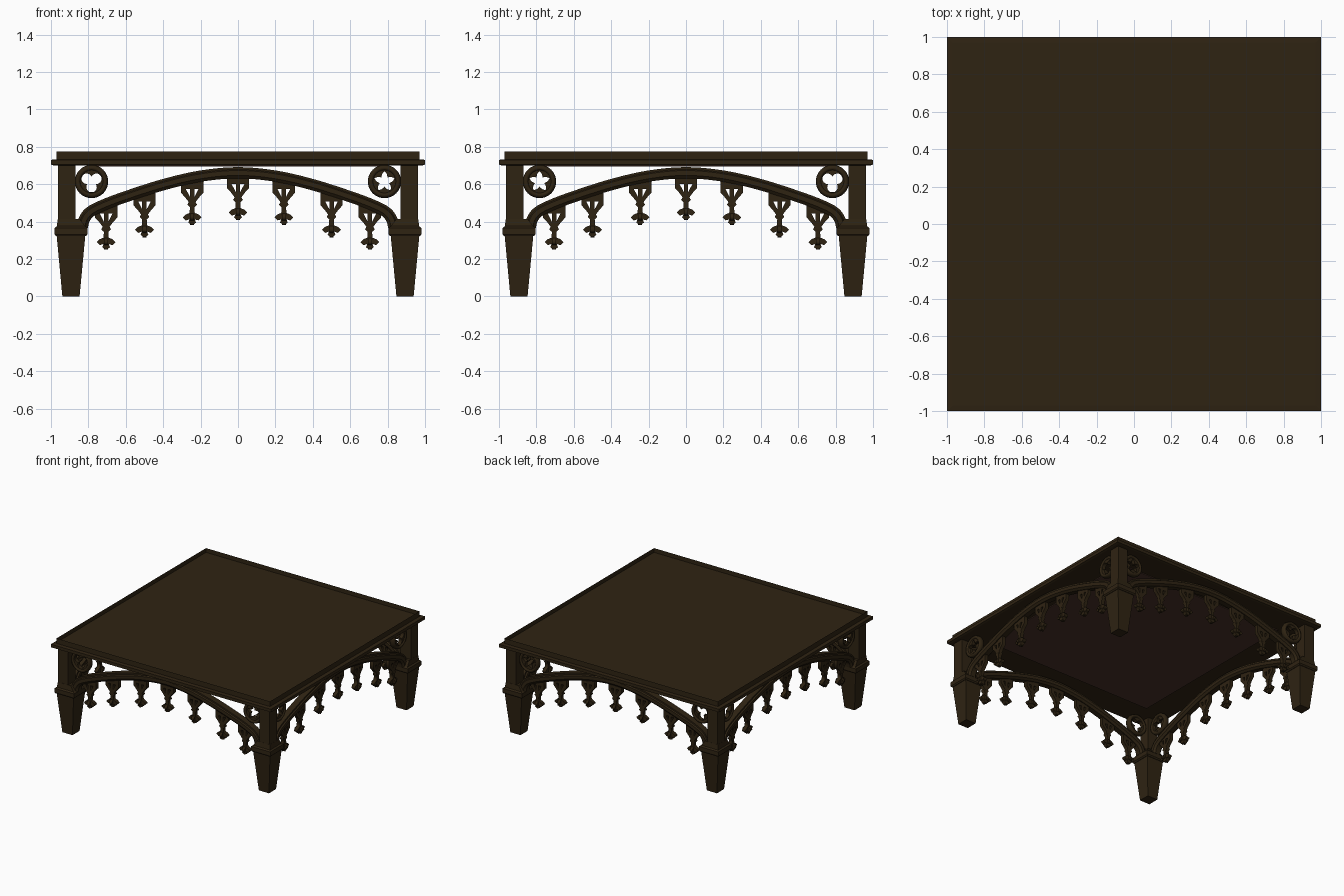
import bpy, bmesh, math
from mathutils import Matrix, Vector

if "Cube" in bpy.data.objects:
    bpy.data.objects.remove(bpy.data.objects["Cube"])

def material(name, rgb):
    m = bpy.data.materials.new(name)
    m.diffuse_color = (*rgb, 1)
    m.use_nodes = True
    m.node_tree.nodes["Principled BSDF"].inputs["Base Color"].default_value = m.diffuse_color
    return m

WOOD = material("dark wood", (0.028, 0.017, 0.0062))
RED = material("reddish wood", (0.065, 0.031, 0.021))

def add(name, mesh, mat=WOOD, matrix=Matrix()):
    ob = bpy.data.objects.new(name, mesh)
    bpy.context.collection.objects.link(ob)
    if not mesh.materials:
        mesh.materials.append(mat)
    ob.matrix_world = matrix
    return ob

def finish(bm, name):
    bmesh.ops.recalc_face_normals(bm, faces=bm.faces)
    me = bpy.data.meshes.new(name)
    bm.to_mesh(me)
    bm.free()
    return me

def square_stack(bm, levels):
    """Stack of square sections: (half width, z, centre offset)."""
    rings = [[bm.verts.new((c + sx * h, c + sy * h, z)) for sx, sy in
              ((-1, -1), (1, -1), (1, 1), (-1, 1))] for h, z, c in levels]
    sides = []
    for a, b in zip(rings, rings[1:]):
        sides.append([bm.faces.new((a[i], a[(i + 1) % 4], b[(i + 1) % 4], b[i])) for i in range(4)])
    bm.faces.new(rings[0][::-1])
    top = bm.faces.new(rings[-1])
    return sides, top

def plate(name, loops, depth):
    """Flat outline with holes, extruded, standing in the XZ plane."""
    cu = bpy.data.curves.new(name, 'CURVE')
    cu.dimensions, cu.fill_mode, cu.extrude = '2D', 'BOTH', depth / 2
    for loop in loops:
        sp = cu.splines.new('POLY')
        sp.points.add(len(loop) - 1)
        for p, (x, y) in zip(sp.points, loop):
            p.co = (x, y, 0, 1)
        sp.use_cyclic_u = True
    tmp = bpy.data.objects.new(name, cu)
    bpy.context.collection.objects.link(tmp)
    bpy.context.view_layer.update()
    me = bpy.data.meshes.new_from_object(tmp.evaluated_get(bpy.context.evaluated_depsgraph_get()))
    bpy.data.objects.remove(tmp)
    bpy.data.curves.remove(cu)
    me.transform(Matrix.Rotation(math.pi / 2, 4, 'X'))
    me.materials.clear()
    me.materials.append(WOOD)
    return me

def mirrored(half):
    return half + [(-x, z) for x, z in reversed(half) if x > 0]

# Table top: wide lower moulding, upper frame with sunken panel, underside panel
bm = bmesh.new()
square_stack(bm, [(0.985, 0.70, 0), (1.0, 0.705, 0), (1.0, 0.73, 0), (0.97, 0.733, 0)])
add("top_moulding", finish(bm, "top_moulding"))
bm = bmesh.new()
_, top = square_stack(bm, [(0.97, 0.731, 0), (0.97, 0.775, 0)])
bmesh.ops.inset_region(bm, faces=[top], thickness=0.11)
walls = bmesh.ops.extrude_discrete_faces(bm, faces=[top])
bmesh.ops.translate(bm, verts=walls['faces'][0].verts, vec=(0, 0, -0.035))
add("top_frame", finish(bm, "top_frame"))
bm = bmesh.new()
square_stack(bm, [(0.77, 0.694, 0), (0.77, 0.701, 0)])
add("underside_panel", finish(bm, "underside_panel"), RED)

# Legs: tapered foot with sunken panels, collar, upper post with fluted faces
bm = bmesh.new()
C = 0.893
sides, _ = square_stack(bm, [(0.046, 0, C), (0.077, 0.33, C)])
bmesh.ops.inset_individual(bm, faces=sides[0], thickness=0.014, depth=-0.006)
square_stack(bm, [(0.080, 0.322, C), (0.088, 0.332, C), (0.088, 0.366, C),
                  (0.076, 0.375, C), (0.058, 0.415, 0.905)])
sides, _ = square_stack(bm, [(0.046, 0.40, 0.916), (0.046, 0.705, 0.916)])
bmesh.ops.inset_individual(bm, faces=sides[0], thickness=0.014, depth=-0.008)
leg = finish(bm, "leg")
for i, n in enumerate(("back_right", "back_left", "front_left", "front_right")):
    add(n + "_leg", leg, WOOD, Matrix.Rotation(i * math.pi / 2, 4, 'Z'))

# Arch: moulded profile swept along a smooth path
half = [(0, 0.661), (0.2, 0.643), (0.4, 0.597), (0.6, 0.533), (0.72, 0.488),
        (0.79, 0.452), (0.822, 0.412), (0.832, 0.37)]
ctrl = [Vector((-x, z)) for x, z in reversed(half[1:])] + [Vector(p) for p in half]
path = []
for i in range(len(ctrl) - 1):
    p0, p1, p2, p3 = ctrl[max(i - 1, 0)], ctrl[i], ctrl[i + 1], ctrl[min(i + 2, len(ctrl) - 1)]
    for k in range(5):
        t = k / 5
        path.append(0.5 * (2 * p1 + (p2 - p0) * t + (2 * p0 - 5 * p1 + 4 * p2 - p3) * t * t
                           + (3 * p1 - p0 - 3 * p2 + p3) * t ** 3))
path.append(ctrl[-1])
section = [(-0.022, -0.030), (-0.036, -0.014), (-0.036, 0.012), (-0.026, 0.018), (-0.026, 0.030)]
section += [(-y, n) for y, n in reversed(section)]
bm = bmesh.new()
rings = []
for i, p in enumerate(path):
    d = (path[min(i + 1, len(path) - 1)] - path[max(i - 1, 0)]).normalized()
    rings.append([bm.verts.new((p.x - d.y * n, y, p.y + d.x * n)) for y, n in section])
N = len(section)
for a, b in zip(rings, rings[1:]):
    for i in range(N):
        bm.faces.new((a[i], a[(i + 1) % N], b[(i + 1) % N], b[i]))
bm.faces.new(rings[0])
bm.faces.new(rings[-1])
arch = finish(bm, "arch")
arch.materials.append(WOOD)

# Hanging pendant: pierced bracket above a fleur, the fleur crossed at right angles
fleur = [(0, 0), (0.021, 0.012), (0.014, 0.030), (0.034, 0.024), (0.050, 0.040), (0.034, 0.056),
         (0.014, 0.064), (0.012, 0.095), (0.026, 0.108)]
bracket = [(0.018, 0.122), (0.038, 0.148), (0.060, 0.172), (0.060, 0.245), (0, 0.245)]
hole = [(0.012, 0.192), (0.034, 0.192), (0.012, 0.150)]
pendant = plate("pendant", [mirrored(fleur + bracket), hole, [(-x, z) for x, z in hole]], 0.03)
crossing = plate("pendant_cross", [mirrored(fleur + [(0.014, 0.125), (0.014, 0.23), (0, 0.23)])], 0.022)
crossing.transform(Matrix.Rotation(math.pi / 2, 4, 'Z') @ Matrix.Diagonal((0.75, 1, 1, 1)))

# Spandrel roundels: trefoil and five-point star piercings inside a ring
def trefoil(a):
    best = 0
    for k in range(3):
        al = a - math.radians(30 + 120 * k)
        s = 0.028 ** 2 - (0.030 * math.sin(al)) ** 2
        if s >= 0:
            best = max(best, 0.030 * math.cos(al) + math.sqrt(s))
    return max(best, 0.012)

def star(a):
    t = ((a - math.pi / 2) / (2 * math.pi / 5)) % 1
    return 0.026 + 0.030 * abs(2 * t - 1)

def roundel(name, f):
    angles = [math.tau * i / 60 for i in range(60)]
    return plate(name, [[(r * math.cos(a), r * math.sin(a)) for a, r in ((a, g(a)) for a in angles)]
                        for g in (lambda a: 0.076, f)], 0.03)

tre, sta = roundel("trefoil", trefoil), roundel("star", star)
bpy.ops.mesh.primitive_torus_add(major_radius=0.073, minor_radius=0.016, major_segments=32,
                                 minor_segments=8, rotation=(math.pi / 2, 0, 0))
bpy.ops.object.transform_apply(rotation=True)
tmp = bpy.context.object
ring = tmp.data
bpy.data.objects.remove(tmp)
ring.transform(Matrix.Diagonal((1, 1.6, 1, 1)))
ring.materials.append(WOOD)
for me in (ring, arch):
    for p in me.polygons:
        p.use_smooth = me is ring

# Four sides
drops = [(0, 0.408), (0.245, 0.382), (0.5, 0.316), (0.705, 0.25)]
for k, side in enumerate(("front", "right", "back", "left")):
    M = Matrix.Rotation(k * math.pi / 2, 4, 'Z') @ Matrix.Translation((0, -0.908, 0))
    add(side + "_arch", arch, WOOD, M)
    for x, z in drops:
        for s in ((1,) if x == 0 else (-1, 1)):
            T = M @ Matrix.Translation((s * x, 0, z))
            add(side + "_pendant", pendant, WOOD, T)
            add(side + "_pendant_cross", crossing, WOOD, T)
    pair = (sta, tre) if k in (1, 2) else (tre, sta)
    for s, me in zip((-1, 1), pair):
        T = M @ Matrix.Translation((s * 0.783, 0, 0.614))
        add(side + "_roundel", me, WOOD, T)
        add(side + "_roundel_ring", ring, WOOD, T)
